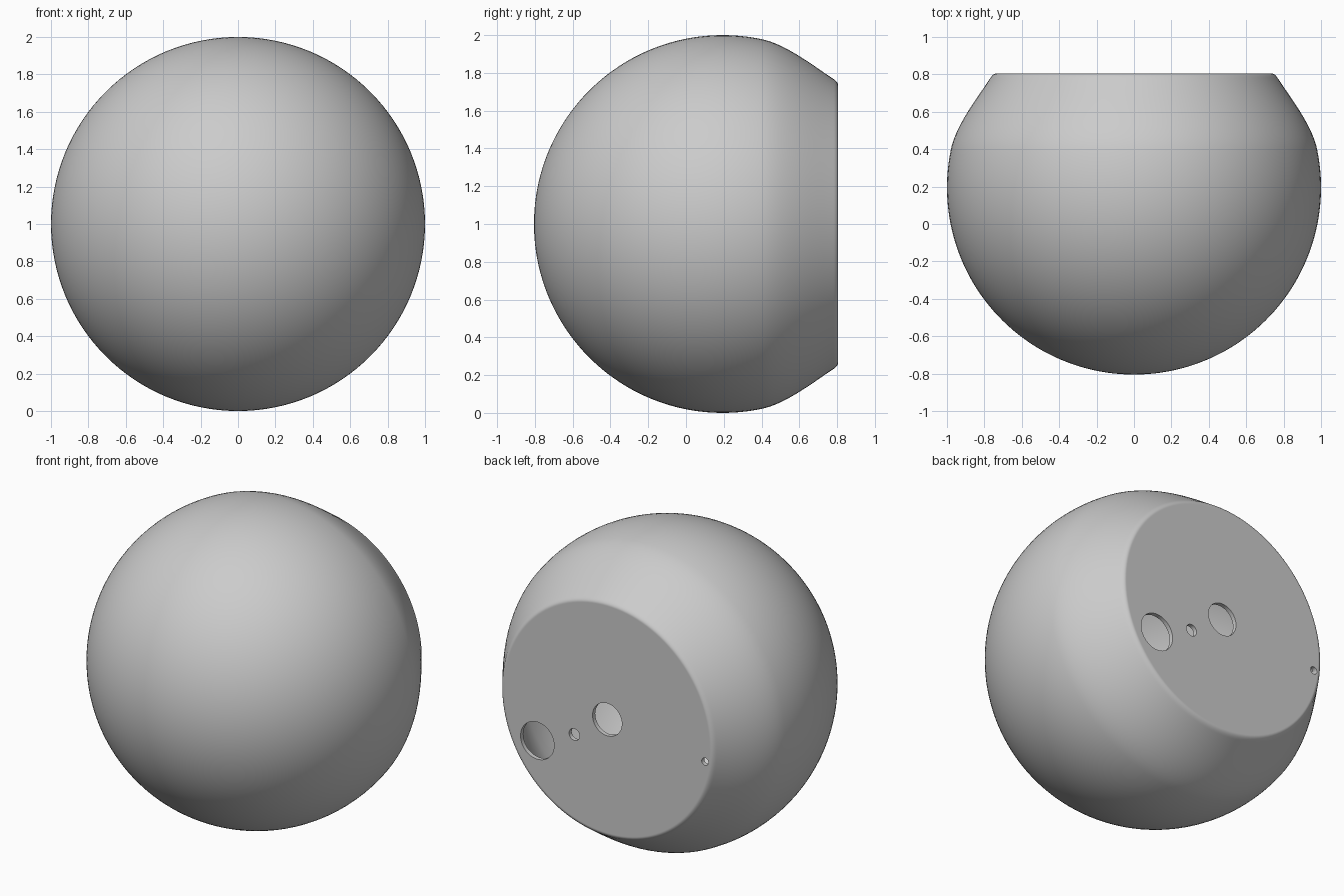
import bpy, bmesh, math
from mathutils import Vector, Matrix

if "Cube" in bpy.data.objects:
    bpy.data.objects.remove(bpy.data.objects["Cube"])

CENTRE = Vector((0, 0.195, 1))
FLAT = 0.61          # distance from ball centre to the flat back
SEGMENTS = 128


def outer_profile():
    """(distance along y, radius) from the front pole to the middle of the flat back."""
    pts = []
    a0, a1 = math.pi, math.acos(0.2)          # spherical part
    for i in range(49):
        a = a0 + (a1 - a0) * i / 48
        pts.append((math.cos(a), math.sin(a) if i else 0.0))
    t0, r0, m0, t1, r1, m1 = 0.2, 0.98, -0.204, 0.585, 0.768, -0.67
    h = t1 - t0
    for i in range(1, 17):                    # taper towards the back
        s = i / 16
        r = ((2*s**3 - 3*s**2 + 1) * r0 + (s**3 - 2*s**2 + s) * h * m0
             + (3*s**2 - 2*s**3) * r1 + (s**3 - s**2) * h * m1)
        pts.append((t0 + h * s, r))
    for i in range(1, 9):                     # rounded rim
        s = i / 8
        pts.append(((1-s)**2 * t1 + 2*s*(1-s) * FLAT + s*s * FLAT,
                    (1-s)**2 * r1 + 2*s*(1-s) * 0.752 + s*s * 0.735))
    return pts + [(FLAT, 0.731), (FLAT, 0.0)]


def lathe(bm, pts, flip):
    """Revolve a profile around the y axis and close it at both poles."""
    rings = []
    for t, r in pts:
        n = SEGMENTS if r > 0 else 1
        rings.append([bm.verts.new(CENTRE + Vector((r * math.cos(2*math.pi*k/n), t,
                                                    r * math.sin(2*math.pi*k/n))))
                      for k in range(n)])
    faces = []
    for a, b in zip(rings, rings[1:]):
        for k in range(SEGMENTS):
            j = (k + 1) % SEGMENTS
            loop = [a[k % len(a)], a[j % len(a)], b[j % len(b)], b[k % len(b)]]
            faces.append(bm.faces.new(list(dict.fromkeys(loop))))
    bmesh.ops.recalc_face_normals(bm, faces=faces)
    if flip:
        bmesh.ops.reverse_faces(bm, faces=faces)


def make_object(name, bm):
    mesh = bpy.data.meshes.new(name)
    bm.to_mesh(mesh)
    bm.free()
    ob = bpy.data.objects.new(name, mesh)
    bpy.context.collection.objects.link(ob)
    return ob


# Hollow ball shell with a flat back
bm = bmesh.new()
profile = outer_profile()
lathe(bm, profile, False)
lathe(bm, [(t * 0.955, r * 0.955) for t, r in profile], True)
shell = make_object("ball_shell", bm)

# Holes through the flat back: x, z offset, radius
bm = bmesh.new()
for x, z, r in [(0, 0, 0.105), (0.235, -0.16, 0.038),
                (0.50, -0.27, 0.12), (-0.70, -0.085, 0.024)]:
    place = Matrix.Translation(CENTRE + Vector((x, FLAT, z))) @ Matrix.Rotation(math.pi/2, 4, 'X')
    bmesh.ops.create_cone(bm, cap_ends=True, segments=48, radius1=r, radius2=r,
                          depth=0.14, matrix=place)
cutter = make_object("hole_cutter", bm)
cutter.hide_render = True

cut = shell.modifiers.new("holes", 'BOOLEAN')
cut.operation = 'DIFFERENCE'
cut.solver = 'EXACT'
cut.object = cutter
bpy.context.view_layer.objects.active = shell
shell.select_set(True)
bpy.ops.object.modifier_apply(modifier=cut.name)
bpy.data.objects.remove(cutter)
bpy.ops.object.shade_smooth_by_angle(angle=math.radians(30))
